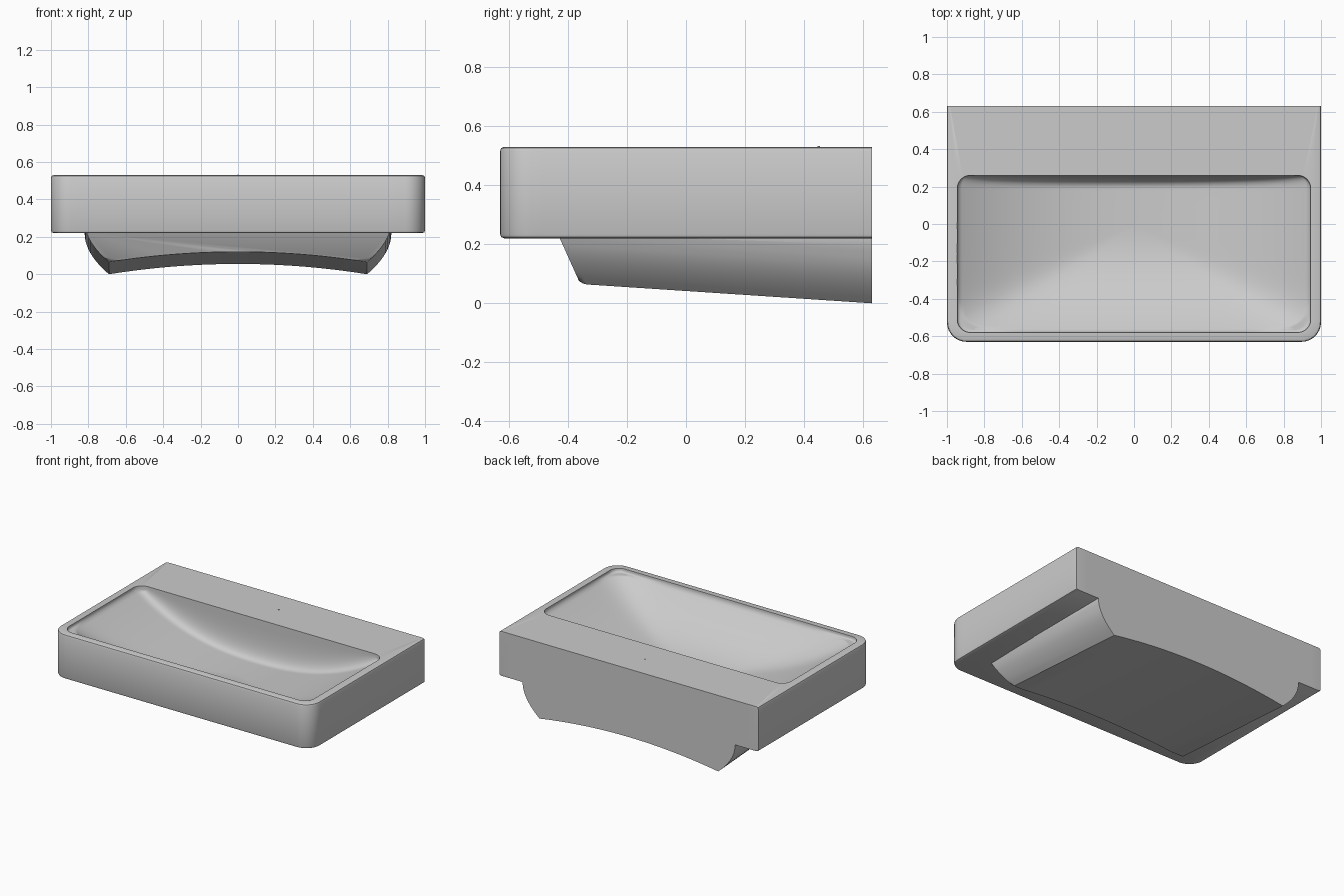
import bpy, bmesh, math
from mathutils import Vector

if "Cube" in bpy.data.objects:
    bpy.data.objects.remove(bpy.data.objects["Cube"])


def material(name, rgb):
    m = bpy.data.materials.new(name)
    m.use_nodes = True
    m.diffuse_color = (*rgb, 1)
    m.node_tree.nodes["Principled BSDF"].inputs["Base Color"].default_value = (*rgb, 1)
    return m


ceramic = material("light grey ceramic", (0.6, 0.6, 0.6))


def finish(bm, name, angle=35):
    bmesh.ops.recalc_face_normals(bm, faces=bm.faces[:])
    mesh = bpy.data.meshes.new(name)
    bm.to_mesh(mesh)
    bm.free()
    mesh.materials.append(ceramic)
    ob = bpy.data.objects.new(name, mesh)
    bpy.context.collection.objects.link(ob)
    bpy.ops.object.select_all(action="DESELECT")
    ob.select_set(True)
    bpy.context.view_layer.objects.active = ob
    bpy.ops.object.shade_smooth_by_angle(angle=math.radians(angle))
    return ob


def rounded_loop(x, front, back, r_front, r_back, arc=8, straight=24):
    """Rounded rectangle with the same point count for any size."""
    corners = [(x, back, r_back, 0), (-x, back, r_back, 90),
               (-x, front, r_front, 180), (x, front, r_front, 270)]
    arcs = []
    for cx, cy, r, start in corners:
        ox, oy = cx - math.copysign(r, cx), cy - (r if cy == back else -r)
        angles = [math.radians(start + 90 * i / arc) for i in range(arc + 1)]
        arcs.append([Vector((ox + r * math.cos(a), oy + r * math.sin(a))) for a in angles])
    pts = []
    for i, a in enumerate(arcs):
        nxt = arcs[(i + 1) % 4][0]
        pts += a + [a[-1].lerp(nxt, j / straight) for j in range(1, straight)]
    return pts


def skin(bm, rings):
    for a, b in zip(rings, rings[1:]):
        for i in range(len(a)):
            j = (i + 1) % len(a)
            bm.faces.new((a[i], a[j], b[j], b[i]))


# Washbasin: outer walls, flat rim and sculpted bowl in one skin
RIM, DEPTH, LIP = 0.53, 0.25, 0.025
OPEN_X, OPEN_FRONT, OPEN_BACK = 0.945, -0.58, 0.26


def rise(q):
    """Steep wall that leaves the floor in a fillet."""
    q = min(max(q, 0), 1)
    return 1 - (1 - q ** 3) ** (1 / 3)


def bowl_height(x, y, s):
    tx, ty = abs(x) / OPEN_X, max(0, y / OPEN_FRONT)
    t = min(1, (tx ** 8 + ty ** 8) ** (1 / 8))
    floor = RIM - LIP - DEPTH * (1 - t ** 2.3)
    wall = max(rise((y - 0.18) / (OPEN_BACK - 0.18)), rise(1 - (1 - s) / 0.03))
    return floor + (RIM - floor) * wall


bm = bmesh.new()
rings = []
for inset, z in [(0.015, 0.22), (0.004, 0.224), (0, 0.235), (0, 0.515), (0.004, 0.526), (0.015, RIM)]:
    loop = rounded_loop(1 - inset, -0.63 + inset, 0.63, 0.105 - inset, 0.001)
    rings.append([bm.verts.new((p.x, p.y, z)) for p in loop])
bm.faces.new(rings[0])
opening = rounded_loop(OPEN_X, OPEN_FRONT, OPEN_BACK, 0.07, 0.07)
steps = [1 - 0.15 * (i / 28) ** 1.5 for i in range(29)] + [0.85 * (1 - i / 24) for i in range(1, 24)]
for s in steps:
    rings.append([bm.verts.new((p.x * s, p.y * s, bowl_height(p.x * s, p.y * s, s))) for p in opening])
skin(bm, rings)
bm.faces.new(rings[-1])
finish(bm, "basin")

# Underbody: bowed section swept down towards the back, with a raked front
N = 10
side = [(0.69 + 0.13 * (1 - (1 - i / N) ** 2), 0.22 * i / N) for i in range(N + 1)]
side.append((0.82, 0.235))
arch = [(0.69 * i / N, 0.055 * (1 - (i / N) ** 2)) for i in range(-N + 1, N)]
section = [(-x, z) for x, z in reversed(side)] + arch + side
bm = bmesh.new()
back, front = [], []
for x, z in section:
    zf = min(z + 0.065, 0.235)
    back.append(bm.verts.new((x, 0.63, z)))
    front.append(bm.verts.new((x, -0.36 - 0.45 * (zf - 0.07), zf)))
skin(bm, [back, front])
bm.faces.new(back)
front_face = bm.faces.new(front)
edges = [e for e in front_face.edges if min(v.co.z for v in e.verts) < 0.22]
bmesh.ops.bevel(bm, geom=edges, offset=0.02, segments=3, profile=0.5, affect="EDGES")
finish(bm, "underbody")

# Tiny tap position mark on the rear deck
bm = bmesh.new()
bmesh.ops.create_cone(bm, cap_ends=True, segments=12, radius1=0.004, radius2=0.004, depth=0.004)
bmesh.ops.translate(bm, verts=bm.verts[:], vec=(0, 0.45, RIM + 0.001))
finish(bm, "tap_mark")
